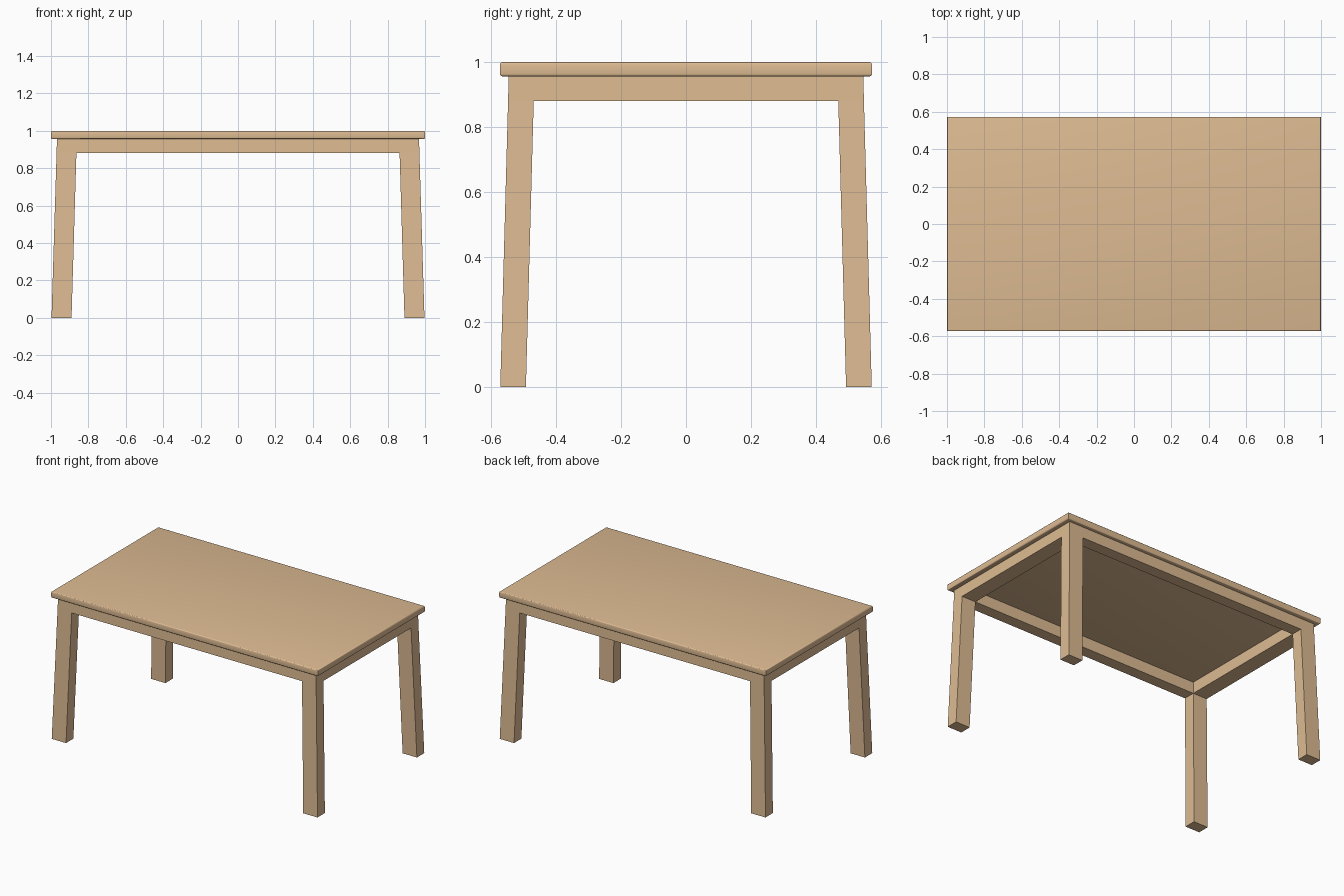
import bpy, bmesh

if "Cube" in bpy.data.objects:
    bpy.data.objects.remove(bpy.data.objects["Cube"])

wood = bpy.data.materials.new("light wood")
wood.diffuse_color = (0.73, 0.50, 0.29, 1)
wood.use_nodes = True
wood.node_tree.nodes["Principled BSDF"].inputs["Base Color"].default_value = wood.diffuse_color


def finish(name, bm):
    bmesh.ops.remove_doubles(bm, verts=bm.verts, dist=1e-5)
    bmesh.ops.recalc_face_normals(bm, faces=bm.faces)
    me = bpy.data.meshes.new(name)
    bm.to_mesh(me)
    bm.free()
    me.materials.append(wood)
    ob = bpy.data.objects.new(name, me)
    bpy.context.collection.objects.link(ob)
    return ob


# Tabletop: slab with softly rounded upper and lower rims
bm = bmesh.new()
bmesh.ops.create_cube(bm, size=1)
for v in bm.verts:
    v.co = (v.co.x * 2.0, v.co.y * 1.146, 0.978 + v.co.z * 0.044)
rims = [e for e in bm.edges if abs(e.verts[0].co.z - e.verts[1].co.z) < 1e-4]
bmesh.ops.bevel(bm, geom=rims, offset=0.008, segments=3, profile=0.5,
                affect='EDGES')
top = finish("tabletop", bm)
bpy.context.view_layer.objects.active = top
top.select_set(True)
bpy.ops.object.shade_smooth_by_angle(angle=0.7)

# Frame: apron ring with four splayed legs, built on a 3 x 3 cell plan
# each level: height, outer x, inner x, outer y, inner y
levels = [(0.0, 0.997, 0.890, 0.572, 0.493),
          (0.88, 0.970, 0.864, 0.548, 0.469),
          (0.956, 0.968, 0.862, 0.546, 0.467)]
ring = {(i, j) for i in range(3) for j in range(3)} - {(1, 1)}
corners = {(i, j) for i in (0, 2) for j in (0, 2)}

bm = bmesh.new()


def point(i, j, k):
    z, xo, xi, yo, yi = levels[k]
    return bm.verts.new(((-xo, -xi, xi, xo)[i], (-yo, -yi, yi, yo)[j], z))


def cap(cell, k):
    i, j = cell
    bm.faces.new([point(i + a, j + b, k)
                  for a, b in ((0, 0), (1, 0), (1, 1), (0, 1))])


def walls(cells, low, high):
    # wall only where there is no neighbouring cell
    sides = {(0, -1): ((0, 0), (1, 0)), (1, 0): ((1, 0), (1, 1)),
             (0, 1): ((1, 1), (0, 1)), (-1, 0): ((0, 1), (0, 0))}
    for i, j in sorted(cells):
        for (di, dj), ((a, b), (c, d)) in sides.items():
            if (i + di, j + dj) not in cells:
                bm.faces.new([point(i + a, j + b, low), point(i + c, j + d, low),
                              point(i + c, j + d, high), point(i + a, j + b, high)])


walls(corners, 0, 1)   # legs
walls(ring, 1, 2)      # aprons
for cell in sorted(ring):
    cap(cell, 0 if cell in corners else 1)
    cap(cell, 2)
finish("legs_and_apron", bm)
